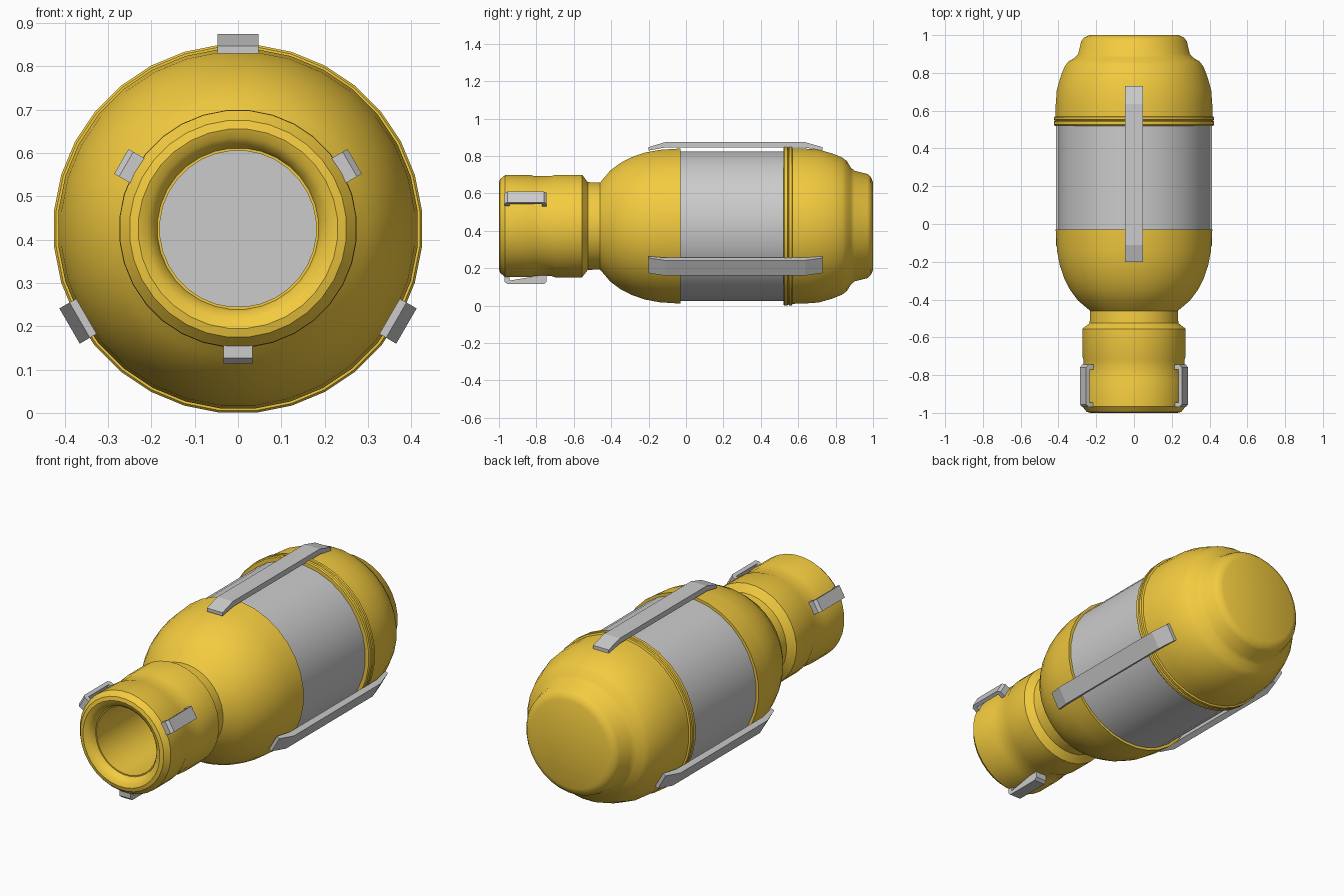
import bpy, bmesh
from math import sin, cos, pi, radians

if "Cube" in bpy.data.objects:
    bpy.data.objects.remove(bpy.data.objects["Cube"])

CZ = 0.425   # height of the long axis
SEG = 32

orange = bpy.data.materials.new("orange_paint")
orange.diffuse_color = (0.9, 0.6, 0.05, 1)
orange.use_nodes = True
orange.node_tree.nodes["Principled BSDF"].inputs["Base Color"].default_value = orange.diffuse_color


def finish(bm, name, mat=None, smooth=False):
    bmesh.ops.recalc_face_normals(bm, faces=bm.faces)
    me = bpy.data.meshes.new(name)
    bm.to_mesh(me)
    bm.free()
    ob = bpy.data.objects.new(name, me)
    bpy.context.collection.objects.link(ob)
    if mat:
        me.materials.append(mat)
    if smooth:
        bpy.ops.object.select_all(action='DESELECT')
        ob.select_set(True)
        bpy.context.view_layer.objects.active = ob
        bpy.ops.object.shade_smooth_by_angle(angle=radians(32))
    return ob


def lathe(name, profile, mat=None, cap_start=False, cap_end=False):
    """Spin (y, radius) points around the long axis."""
    bm = bmesh.new()
    rings = []
    for y, r in profile:
        r *= 1.004
        rings.append([bm.verts.new((r * cos((k + .5) * 2 * pi / SEG), y,
                                    CZ + r * sin((k + .5) * 2 * pi / SEG)))
                      for k in range(SEG)])
    for a, b in zip(rings, rings[1:]):
        for k in range(SEG):
            n = (k + 1) % SEG
            bm.faces.new((a[k], a[n], b[n], b[k]))
    if cap_start:
        bm.faces.new(rings[0])
    if cap_end:
        bm.faces.new(rings[-1])
    return finish(bm, name, mat, True)


def bar(name, outline, half_w, angle):
    """Extrude a (y, radius) outline sideways and place it around the axis."""
    a = radians(angle)
    bm = bmesh.new()
    sides = [[bm.verts.new((r * cos(a) - s * sin(a), y, CZ + r * sin(a) + s * cos(a)))
              for y, r in outline] for s in (-half_w, half_w)]
    n = len(outline)
    for i in range(n):
        j = (i + 1) % n
        bm.faces.new((sides[0][i], sides[0][j], sides[1][j], sides[1][i]))
    for side in sides:
        bm.faces.new(side)
    bmesh.ops.triangulate(bm, faces=[f for f in bm.faces if len(f.verts) > 4])
    return finish(bm, name)


# front nozzle, neck and shoulder, with the rounded mouth and bore
lathe("front_shell", [
    (-0.45, .18), (-0.955, .18), (-0.955, .186), (-0.975, .193), (-0.992, .21),
    (-1.0, .23), (-0.995, .25), (-0.967, .273), (-0.83, .273), (-0.81, .267),
    (-0.72, .267), (-0.70, .274), (-0.555, .274), (-0.525, .235), (-0.46, .232),
    (-0.405, .297), (-0.35, .338), (-0.29, .369), (-0.22, .393), (-0.14, .408),
    (-0.03, .415), (-0.03, .39)], orange)
lathe("bore_floor", [(-0.46, .2), (-0.45, .2)], None, True, True)

# grey middle cylinder
lathe("middle_cylinder", [(-0.06, .4), (0.55, .4)], None, True, True)

# double flange ring
lathe("flange_ring", [
    (0.52, .39), (0.52, .42), (0.526, .425), (0.542, .425), (0.547, .419),
    (0.552, .425), (0.566, .425), (0.572, .412), (0.572, .39)], orange)

# rear shell and stepped end cap
lathe("rear_shell", [
    (0.565, .39), (0.565, .416), (0.63, .415), (0.71, .409), (0.78, .389),
    (0.835, .367), (0.86, .348), (0.88, .315), (0.90, .296), (0.97, .279),
    (0.988, .263), (1.0, .235)], orange, cap_end=True)

# three long rails and three small clips
rail = [(-.2, .404), (-.2, .422), (-.11, .449), (.635, .449),
        (.73, .422), (.73, .404), (.635, .42), (-.11, .42)]
clip = [(-.97, .262), (-.97, .298), (-.955, .311), (-.76, .311), (-.745, .298),
        (-.745, .262), (-.77, .262), (-.77, .292), (-.945, .292), (-.945, .262)]
for i in range(3):
    bar(f"rail_{i + 1}", rail, .047, 90 + 120 * i)
    bar(f"clip_{i + 1}", clip, .033, 30 + 120 * i)
